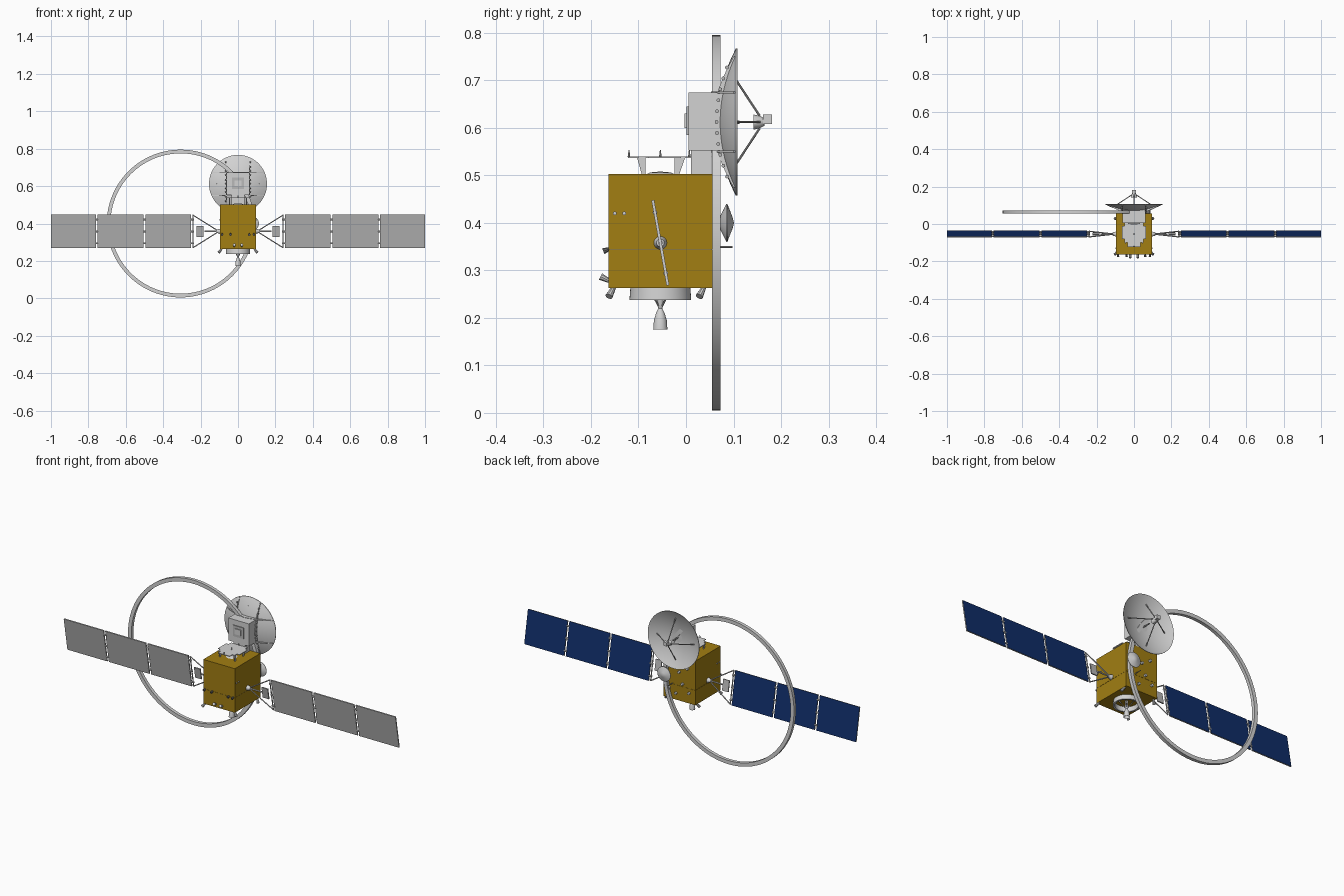
import bpy, bmesh
from math import sin, cos, pi, sqrt
from mathutils import Vector, Matrix

cube = bpy.data.objects.get("Cube")
if cube:
    bpy.data.objects.remove(cube, do_unlink=True)


def material(name, r, g, b):
    m = bpy.data.materials.new(name)
    m.use_nodes = True
    m.diffuse_color = (r, g, b, 1)
    m.node_tree.nodes["Principled BSDF"].inputs["Base Color"].default_value = (r, g, b, 1)
    return m


GOLD = material("gold foil", 0.36, 0.21, 0.006)
LIGHT = material("light grey", 0.65, 0.65, 0.65)
GREY = material("panel grey", 0.48, 0.48, 0.48)
NAVY = material("solar navy", 0.005, 0.026, 0.14)
DARK = material("dark metal", 0.16, 0.16, 0.16)


def finish(name, bm, mats, matrix=None, smooth=False):
    bmesh.ops.remove_doubles(bm, verts=bm.verts, dist=1e-5)
    bmesh.ops.recalc_face_normals(bm, faces=bm.faces)
    mesh = bpy.data.meshes.new(name)
    bm.to_mesh(mesh)
    bm.free()
    ob = bpy.data.objects.new(name, mesh)
    bpy.context.collection.objects.link(ob)
    for m in mats:
        mesh.materials.append(m)
    if matrix:
        ob.matrix_world = matrix
    if smooth:
        bpy.ops.object.select_all(action='DESELECT')
        ob.select_set(True)
        bpy.context.view_layer.objects.active = ob
        bpy.ops.object.shade_smooth_by_angle(angle=0.6)
    return ob


def box(name, lo, hi, mat, matrix=None):
    lo, hi = Vector(lo), Vector(hi)
    bm = bmesh.new()
    bmesh.ops.create_cube(bm, size=1)
    for v in bm.verts:
        v.co = (lo + hi) / 2 + v.co * (hi - lo)
    return finish(name, bm, [mat], matrix)


def lathe(name, profile, origin, axis, mat, sides=48, closed=False):
    """Spin (radius, height) points about an axis."""
    bm = bmesh.new()
    rings = [[bm.verts.new((r * cos(2 * pi * i / sides), r * sin(2 * pi * i / sides), h))
              for i in range(sides)] for r, h in profile]
    pairs = list(zip(rings, rings[1:]))
    if closed:
        pairs.append((rings[-1], rings[0]))
    for a, b in pairs:
        for i in range(sides):
            j = (i + 1) % sides
            bm.faces.new((a[i], a[j], b[j], b[i]))
    turn = Vector(axis).to_track_quat('Z', 'Y').to_matrix().to_4x4()
    return finish(name, bm, [mat], Matrix.Translation(origin) @ turn, True)


def rod(name, a, b, r, mat, matrix=None, r2=None, sides=10):
    a, b = Vector(a), Vector(b)
    if matrix:
        a, b = matrix @ a, matrix @ b
    h = (b - a).length
    return lathe(name, [(0, 0), (r, 0), (r2 or r, h), (0, h)], a, b - a, mat, sides)


def plate(name, pts, offset, mat):
    """Extrude a closed outline by an offset."""
    bm = bmesh.new()
    f = bm.faces.new([bm.verts.new(p) for p in pts])
    out = bmesh.ops.extrude_face_region(bm, geom=[f])
    bmesh.ops.translate(bm, vec=offset, verts=[v for v in out["geom"] if isinstance(v, bmesh.types.BMVert)])
    return finish(name, bm, [mat])


# Main body in two foil-wrapped halves
AX = -0.054
box("lower_body", (-.095, -.163, .263), (.095, .056, .3435), GOLD)
box("upper_body", (-.095, -.163, .3445), (.095, .056, .503), GOLD)
box("body_seam", (-.094, -.162, .34), (.094, .055, .348), DARK)

# Large hoop antenna
lathe("hoop_antenna", [(.375, -.009), (.395, -.009), (.395, .009), (.375, .009)],
      (-.307, .064, .4), (0, 1, 0), LIGHT, 96, True)

# Solar wings, tilted about the x axis
TILT = Matrix.Translation((0, AX, .358)) @ Matrix.Rotation(.175, 4, 'X')
for s, side in ((1, "left"), (-1, "right")):
    for k, (x0, x1) in enumerate(((.25, .495), (.505, .75), (.76, 1.0))):
        p = box(f"{side}_panel_{k}", (min(s * x0, s * x1), -.003, -.091),
                (max(s * x0, s * x1), .003, .091), LIGHT, TILT)
        p.data.materials.append(GREY)
        p.data.materials.append(NAVY)
        for f in p.data.polygons:
            f.material_index = 1 if f.normal.y < -.5 else 2 if f.normal.y > .5 else 0
        for z in (-.065, 0, .065):
            rod(f"{side}_hinge_{k}", (s * (x0 - .014), 0, z), (s * (x0 + .004), 0, z), .005, LIGHT, TILT)
    # Yoke frame between body and panels
    for z in (-.088, .088):
        rod(f"{side}_yoke_arm", (s * .11, 0, z * .06), (s * .24, 0, z), .003, LIGHT, TILT)
    rod(f"{side}_yoke_bar", (s * .24, 0, -.09), (s * .24, 0, .09), .003, LIGHT, TILT)
    rod(f"{side}_yoke_spine", (s * .1, 0, 0), (s * .18, 0, 0), .004, LIGHT, TILT)
    xs = sorted((s * .185, s * .222))
    box(f"{side}_yoke_plate", (xs[0], -.003, -.03), (xs[1], .003, .03), GREY, TILT)
    rod(f"{side}_drive_hub", (s * .094, AX, .358), (s * .115, AX, .358), .014, LIGHT, r2=.008, sides=20)
    # Corner thrusters under the body
    for y in (-.15, .04):
        rod(f"{side}_thruster", (s * .085, y, .268), (s * .102, y - .012, .245), .004, LIGHT, r2=.008)
    for y in (-.15, -.13):
        rod(f"{side}_side_sensor", (s * .094, y, .42), (s * .099, y, .42), .004, LIGHT)

# Main dish
DZ, RIM, DEEP = .612, .155, .04


def dish_y(r):
    return .068 + DEEP * (r / RIM) ** 2


steps = [RIM * i / 12 for i in range(13)]
lathe("main_dish", [(r, dish_y(r)) for r in steps] + [(r, dish_y(r) - .003) for r in reversed(steps)],
      (0, 0, DZ), (0, 1, 0), LIGHT, 64)

# Crossed ribs with bolts behind the dish
for c in (-.062, .062):
    reach = sqrt(RIM ** 2 - c ** 2) * .97
    ts = [reach * (i / 6 - 1) for i in range(13)]
    inner = [(t, dish_y(sqrt(t * t + c * c)) - .002) for t in ts]
    outer = [(t, y - .004 - .016 * (1 - abs(t) / reach)) for t, y in reversed(inner)]
    outline = inner + outer
    plate("upright_rib", [(c - .002, y, DZ + t) for t, y in outline], (.004, 0, 0), LIGHT)
    plate("cross_rib", [(t, y, DZ + c - .002) for t, y in outline], (0, 0, .004), LIGHT)
    for t, y in inner[1:-1]:
        rod("rib_bolt", (c * 1.0, y - .008, DZ + t), (c * 1.1, y - .008, DZ + t), .004, GREY, sides=8)

# Equipment box and neck behind the dish
box("dish_box", (-.062, .005, .552), (.062, .069, .674), LIGHT)
box("dish_box_inset", (-.032, .001, .585), (.032, .006, .645), GREY)
box("inset_unit", (-.018, -.003, .6), (.018, .002, .63), LIGHT)
box("dish_neck", (-.035, .01, .5), (.035, .054, .553), LIGHT)

# Feed and its four struts
for dx, dz in ((1, 0), (-1, 0), (0, 1), (0, -1)):
    rod("feed_strut", (dx * .115, .088, DZ + dz * .115), (dx * .013, .155, DZ + dz * .013), .0025, GREY)
lathe("feed_horn", [(0, .142), (.016, .142), (.013, .155), (.008, .165), (0, .165)],
      (0, 0, DZ), (0, 1, 0), LIGHT, 20)
box("feed_block", (-.01, .162, DZ - .004), (.01, .181, DZ + .016), LIGHT)
rod("dish_centre_pin", (0, .068, DZ), (0, .113, DZ), .004, GREY)

# Stepped top deck on gusseted legs
half = [(.035, -.122), (.035, -.1), (.05, -.1), (.05, -.08), (.065, -.08), (.065, -.01),
        (.05, -.01), (.05, .012), (.035, .012), (.035, .055)]
deck = half + [(-x, y) for x, y in reversed(half)]
plate("top_deck", [(x, y, .536) for x, y in deck], (0, 0, .004), LIGHT)
for x in (-.045, .045):
    for y, lean in ((-.085, -.018), (-.024, .022)):
        plate("deck_leg", [(x - .002, y, .502), (x - .002, y, .537), (x - .002, y + lean, .537),
                           (x - .002, y + lean * .45, .502)], (.004, 0, 0), LIGHT)
for y in (-.12, AX, .007):
    rod("deck_spike", (0, y, .538), (0, y, .553), .003, GREY, r2=.001)
lathe("top_dome", [(.03, 0), (.022, .004), (0, .006)], (0, AX, .502), (0, 0, 1), LIGHT, 24)

# Launch adapter ring and main engine
lathe("adapter_ring", [(.056, 0), (.065, 0), (.063, .026), (.054, .026)],
      (0, AX, .238), (0, 0, 1), LIGHT, 48, True)
lathe("engine_bell", [(.015, 0), (.0135, .02), (.009, .035), (.004, .045), (.007, .053),
                      (.007, .09), (0, .09), (0, .05), (.003, .045), (.013, .005)],
      (0, AX, .175), (0, 0, 1), LIGHT, 24, True)
for i in range(4):
    a = pi / 4 + i * pi / 2
    rod("engine_strut", (.006 * cos(a), AX + .006 * sin(a), .226),
        (.035 * cos(a), AX + .035 * sin(a), .264), .002, GREY)

# Small round antenna on the back
lathe("small_dish", [(0, -.016), (.012, -.015), (.04, -.001), (.04, .001), (.012, .012), (0, .015)],
      (.072, .086, .4), (0, 1, 0), LIGHT, 32)
rod("small_dish_mount", (.072, .055, .4), (.072, .075, .4), .007, GREY)
rod("back_probe", (.04, .055, .349), (.04, .098, .349), .002, GREY)

# Small fittings on the back and front faces
for x, z in ((-.05, .45), (-.06, .32), (0, .42), (.02, .3), (.06, .32), (-.02, .36)):
    rod("back_fitting", (x, .055, z), (x, .066, z), .007, LIGHT, sides=12)
for x in (-.085, -.04, .06, .085):
    rod("front_nozzle", (x, -.162, .345), (x, -.174, .34), .004, DARK, r2=.007)
for x in (-.02, .02):
    rod("lower_nozzle", (x, -.162, .278), (x, -.18, .287), .005, LIGHT, r2=.008)
